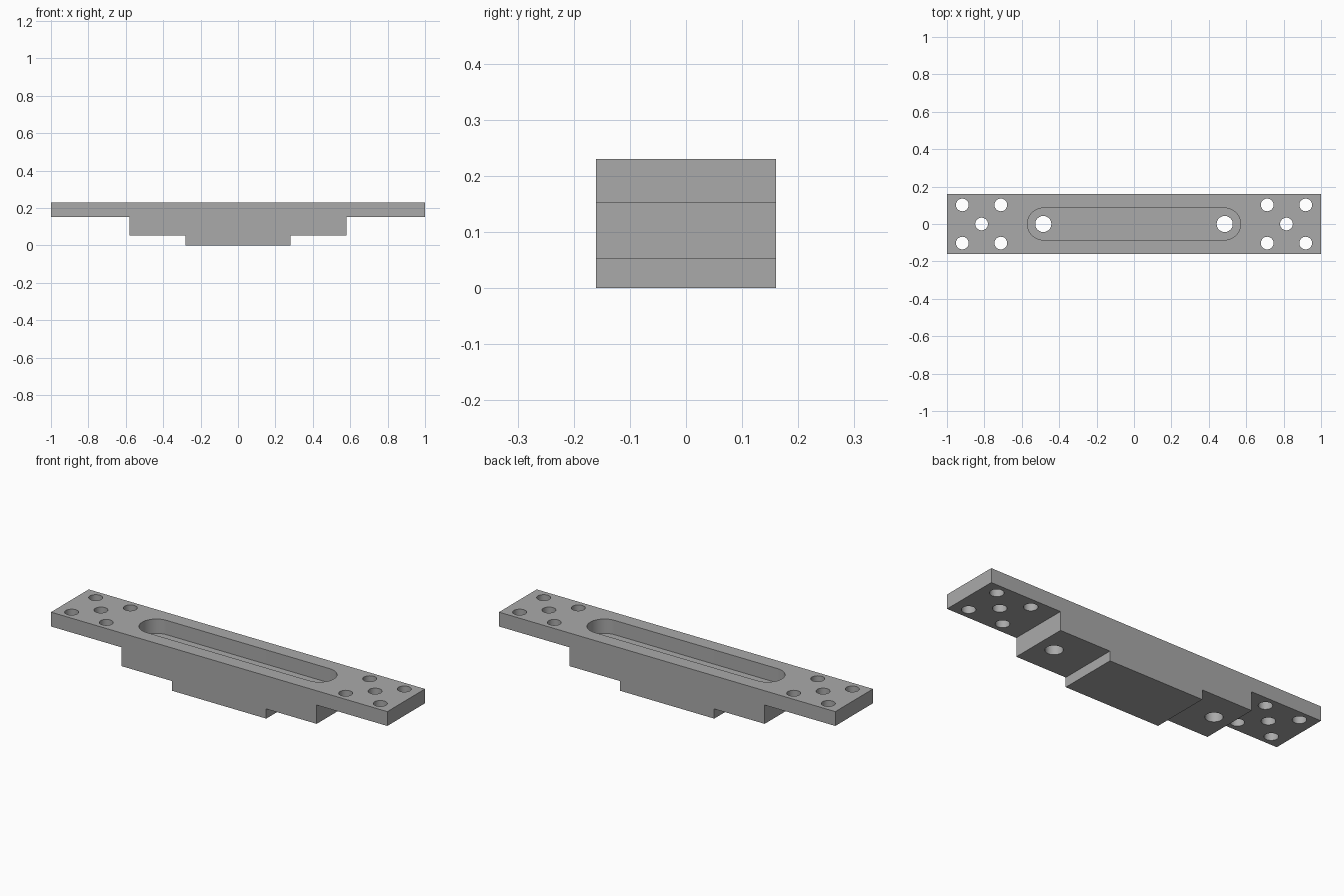
import bpy, bmesh, math

if "Cube" in bpy.data.objects:
    bpy.data.objects.remove(bpy.data.objects["Cube"])

HALF_W = 0.16                        # half depth of the bar
Z_STEP1, Z_STEP2, Z_TOP = 0.052, 0.153, 0.23


def prism(name, pts, axis, lo, hi):
    """Closed prism: 2D profile swept from lo to hi along y or z."""
    place = (lambda p, t: (p[0], t, p[1])) if axis == 'Y' else (lambda p, t: (p[0], p[1], t))
    bm = bmesh.new()
    a = [bm.verts.new(place(p, lo)) for p in pts]
    b = [bm.verts.new(place(p, hi)) for p in pts]
    bm.faces.new(a)
    bm.faces.new(b)
    n = len(pts)
    for i in range(n):
        j = (i + 1) % n
        bm.faces.new((a[i], a[j], b[j], b[i]))
    bmesh.ops.recalc_face_normals(bm, faces=bm.faces)
    me = bpy.data.meshes.new(name)
    bm.to_mesh(me)
    bm.free()
    ob = bpy.data.objects.new(name, me)
    bpy.context.collection.objects.link(ob)
    return ob


def arc(cx, cy, r, start, end, n):
    return [(cx + r * math.cos(start + (end - start) * i / n),
             cy + r * math.sin(start + (end - start) * i / n)) for i in range(n + 1)]


def hole(x, y, r):
    return prism("hole_cutter", arc(x, y, r, 0, 2 * math.pi, 40)[:-1], 'Z', -0.1, 0.4)


# Stepped bar: half profile mirrored in x
half = [(0.28, 0), (0.28, Z_STEP1), (0.58, Z_STEP1), (0.58, Z_STEP2), (1, Z_STEP2), (1, Z_TOP)]
bar = prism("stepped_mounting_bar", half + [(-x, z) for x, z in reversed(half)], 'Y', -HALF_W, HALF_W)

# Rounded slot in the top
slot = (arc(0.485, 0, 0.085, -math.pi / 2, math.pi / 2, 24)
        + arc(-0.485, 0, 0.085, math.pi / 2, 3 * math.pi / 2, 24))
cutters = [prism("slot_cutter", slot, 'Z', Z_STEP2, 0.4)]

# Bolt holes: one through the slot floor and a group of five at each end
for s in (-1, 1):
    cutters.append(hole(s * 0.485, 0, 0.043))
    cutters.append(hole(s * 0.815, 0, 0.034))
    for x in (0.712, 0.918):
        for y in (-0.102, 0.102):
            cutters.append(hole(s * x, y, 0.034))

# Cut the bar, then remove the cutters
bpy.context.view_layer.objects.active = bar
bar.select_set(True)
for c in cutters:
    mod = bar.modifiers.new("cut", 'BOOLEAN')
    mod.operation = 'DIFFERENCE'
    mod.solver = 'EXACT'
    mod.object = c
    bpy.ops.object.modifier_apply(modifier=mod.name)
    bpy.data.objects.remove(c)

# Plain grey metal
grey = bpy.data.materials.new("grey_metal")
grey.diffuse_color = (0.4, 0.4, 0.4, 1)
grey.use_nodes = True
grey.node_tree.nodes["Principled BSDF"].inputs["Base Color"].default_value = grey.diffuse_color
bar.data.materials.clear()
bar.data.materials.append(grey)
for p in bar.data.polygons:
    p.material_index = 0
bpy.ops.object.shade_smooth_by_angle(angle=math.radians(30))
